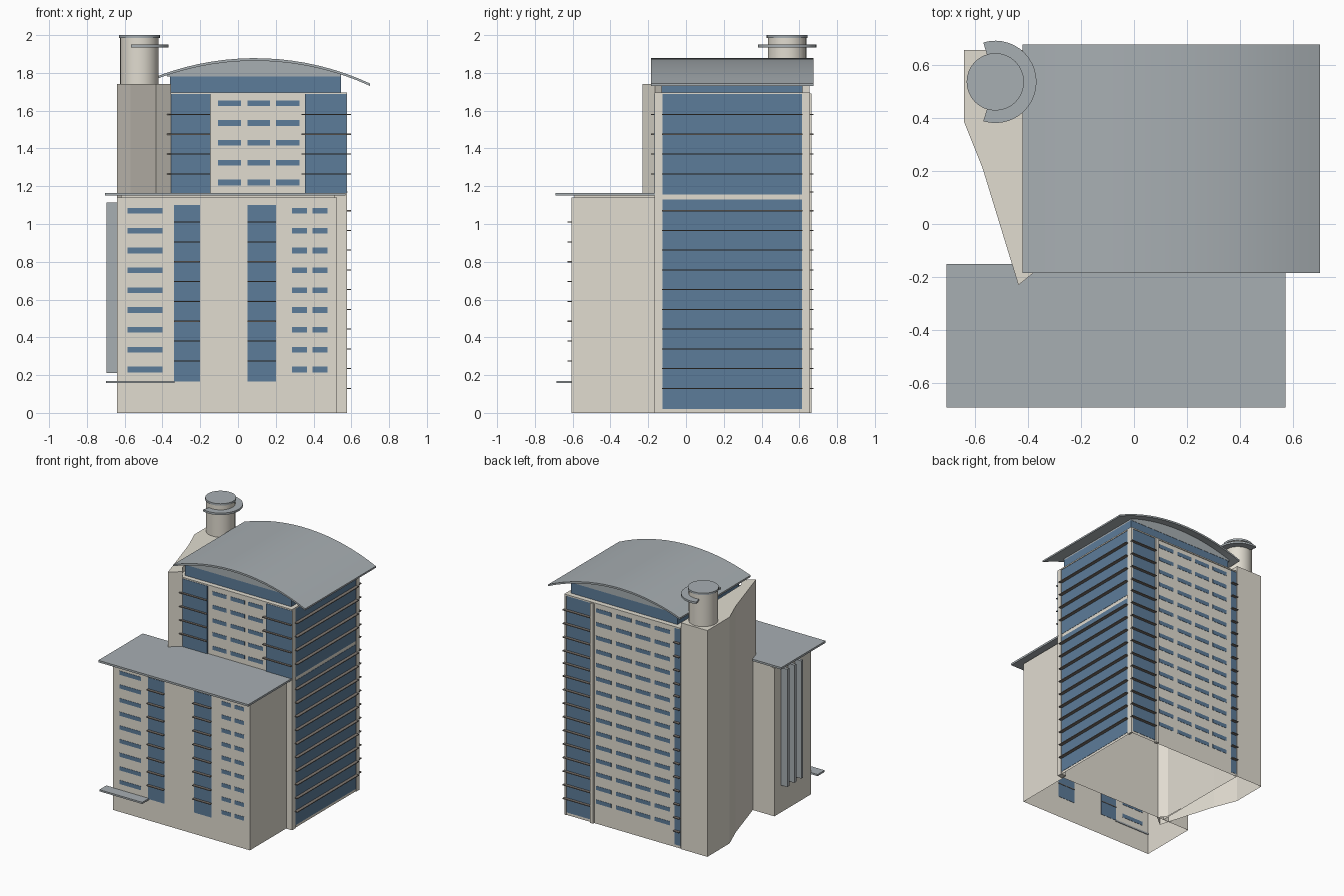
import bpy, bmesh
from math import sin, cos, asin, radians

cube = bpy.data.objects.get("Cube")
if cube:
    bpy.data.objects.remove(cube)


def material(name, rgb):
    m = bpy.data.materials.new(name)
    m.use_nodes = True
    col = tuple((c / 255) ** 2.2 for c in rgb) + (1,)
    m.diffuse_color = col
    m.node_tree.nodes["Principled BSDF"].inputs["Base Color"].default_value = col
    return m


STONE = material("warm stone", (224, 219, 207))
METAL = material("roof grey", (166, 173, 177))
GLASS = material("blue glass", (93, 123, 152))
FIN = material("brown fin", (125, 118, 111))


def finish(name, bm, mat, open_base=False):
    bmesh.ops.recalc_face_normals(bm, faces=bm.faces)
    if open_base:
        base = [f for f in bm.faces if f.normal.z < -0.9]
        bmesh.ops.delete(bm, geom=base, context="FACES_ONLY")
    me = bpy.data.meshes.new(name)
    bm.to_mesh(me)
    bm.free()
    me.materials.append(mat)
    ob = bpy.data.objects.new(name, me)
    bpy.context.collection.objects.link(ob)
    return ob


def boxes(name, mat, items, open_base=False):
    """One object made of boxes, each given as x, y and z ranges."""
    bm = bmesh.new()
    for rx, ry, rz in items:
        for v in bmesh.ops.create_cube(bm, size=1)["verts"]:
            v.co = [(a + b) / 2 + c * (b - a) for c, (a, b) in zip(v.co, (rx, ry, rz))]
    return finish(name, bm, mat, open_base)


def prism(name, mat, pts, offset, open_base=False):
    """Extrude a closed outline of 3D points by an offset."""
    bm = bmesh.new()
    face = bm.faces.new([bm.verts.new(p) for p in pts])
    new = bmesh.ops.extrude_face_region(bm, geom=[face])["geom"]
    bmesh.ops.translate(bm, vec=offset, verts=[g for g in new if isinstance(g, bmesh.types.BMVert)])
    return finish(name, bm, mat, open_base)


def around(z, half):
    return (z - half, z + half)


FLOOR = 0.105
T = 0.002          # plate thickness
WIN = 0.015        # half window height
SLAT = 0.003       # half fin thickness

# Main volumes, hollow and open underneath
LX, RX, FY, BY = -0.41, 0.57, -0.16, 0.65
boxes("tall_block", STONE, [((LX, RX), (FY, BY), (0, 1.69))], open_base=True)
boxes("front_block", STONE, [((-0.64, 0.525), (-0.605, FY), (0, 1.14))], open_base=True)
boxes("front_roof_slab", METAL, [((-0.705, 0.57), (-0.69, -0.15), (1.15, 1.165))])
boxes("front_roof_neck", STONE, [((-0.62, 0.51), (-0.59, FY), (1.14, 1.15))])
boxes("corner_pilasters", STONE, [((0.53, 0.576), (-0.166, -0.125), (0, 1.15)),
                                  ((0.56, 0.576), (-0.163, -0.125), (1.15, 1.69)),
                                  ((0.56, 0.576), (0.615, 0.656), (0, 1.69)),
                                  ((0.325, 0.352), (0.64, 0.664), (0, 1.69))])
boxes("parapet", STONE, [((LX, 0.576), (-0.166, 0.656), (1.687, 1.697))])

# Curved roof, grey gable infill and clerestory band
def arch(x0, x1, drop, n=16):
    r, cx, crown = 1.45, 0.09, 1.878
    a, b = asin((x0 - cx) / r), asin((x1 - cx) / r)
    angles = [a + (b - a) * i / n for i in range(n + 1)]
    return [(cx + r * sin(t), crown - r + (r - drop) * cos(t)) for t in angles]

outer, inner = arch(-0.42, 0.70, 0), arch(-0.42, 0.70, 0.014)
roof = prism("curved_roof", METAL, [(x, -0.185, z) for x, z in outer + inner[::-1]], (0, 0.86, 0))
gable = arch(-0.375, 0.545, 0.012)
prism("gable_infill", METAL, [(x, -0.132, z) for x, z in gable + [(0.545, 1.78), (-0.375, 1.78)]],
      (0, 0.752, 0))
boxes("clerestory", GLASS, [((-0.36, 0.545), (-0.13, 0.618), (1.69, 1.78))])

# Angled service tower
outline = [(-0.64, 0.655), (-0.64, 0.385), (-0.57, 0.21), (-0.435, -0.23), (-0.355, -0.165), (-0.40, -0.1),
           (-0.415, 0.655)]
prism("service_tower", STONE, [(x, y, 0) for x, y in outline], (0, 0, 1.74), open_base=True)

# Round stack with cap and open ring
CX, CY = -0.522, 0.535

def ring_points(r, z, a0, a1, n):
    return [(CX + r * cos(radians(a0 + (a1 - a0) * i / n)),
             CY + r * sin(radians(a0 + (a1 - a0) * i / n)), z) for i in range(n + 1)]

stack = prism("stack", STONE, ring_points(0.102, 1.73, 0, 360, 32)[:-1], (0, 0, 0.255))
cap = prism("stack_cap", METAL, ring_points(0.108, 1.985, 0, 360, 32)[:-1], (0, 0, 0.015))
ring = prism("stack_ring", METAL, ring_points(0.155, 1.935, -107, 107, 24)
             + ring_points(0.102, 1.935, 107, -107, 24), (0, 0, 0.015))
for ob in (roof, stack, cap, ring):
    bpy.ops.object.select_all(action="DESELECT")
    ob.select_set(True)
    bpy.context.view_layer.objects.active = ob
    bpy.ops.object.shade_smooth_by_angle(angle=radians(35))

# Front block: windows, glazed strips, fins, canopy, blades
front = (-0.605 - T, -0.603)
strips = [(-0.34, -0.20), (0.05, 0.20)]
boxes("front_windows", GLASS, [(c, front, around(0.23 + FLOOR * i, WIN)) for i in range(9)
                               for c in [(-0.585, -0.40), (0.285, 0.365), (0.395, 0.475)]])
boxes("front_glass_strips", GLASS, [(c, front, (0.165, 1.1)) for c in strips])
boxes("front_fins", FIN, [(c, (-0.628, -0.60), around(0.275 + FLOOR * i, SLAT))
                          for c in strips for i in range(8)])
boxes("canopy", METAL, [((-0.70, -0.335), (-0.685, -0.60), (0.157, 0.17))])
boxes("left_blades", METAL, [((-0.695, -0.63), around(y, 0.012), (0.21, 1.115))
                             for y in (-0.25, -0.335, -0.42)])

# Tall block front
upper = (FY - T, FY + T)
bays = [(-0.355, -0.145), (0.355, 0.575)]
boxes("upper_front_glass", GLASS, [(c, (FY - 0.008, FY), (1.165, 1.687)) for c in bays])
boxes("upper_front_windows", GLASS, [(c, upper, around(1.22 + FLOOR * i, WIN)) for i in range(5)
                                     for c in [(-0.105, 0.015), (0.05, 0.17), (0.20, 0.325)]])
upper_z = [1.265 + FLOOR * i for i in range(4)]
lower_z = [0.13 + 0.1045 * i for i in range(10)]
boxes("upper_front_fins", FIN, [((a - 0.02, b), (-0.184, FY), around(z, SLAT)) for z in upper_z
                                for a, b in bays])

# Tall block right side
boxes("side_glass", GLASS, [((RX, RX + T), (-0.125, 0.615), r) for r in [(0.02, 1.13), (1.157, 1.687)]])
boxes("side_fins", FIN, [((RX, 0.597), (-0.128, 0.617), around(z, SLAT)) for z in lower_z + upper_z])

# Tall block back
back = (BY, BY + T)
back_bays = [(0.352, 0.56), (LX, -0.36)]
boxes("back_glass", GLASS, [(c, back, (0.02, 1.687)) for c in back_bays])
boxes("back_windows", GLASS, [(c, back, around(1.64 - FLOOR * i, WIN)) for i in range(15)
                              for c in [(0.18, 0.31), (0.01, 0.14), (-0.155, -0.025), (-0.32, -0.19)]])
boxes("back_fins", FIN, [(c, (BY, 0.674), around(z, SLAT)) for z in lower_z + [1.17] + upper_z
                         for c in [(0.352, 0.58), (LX, -0.36)]])
